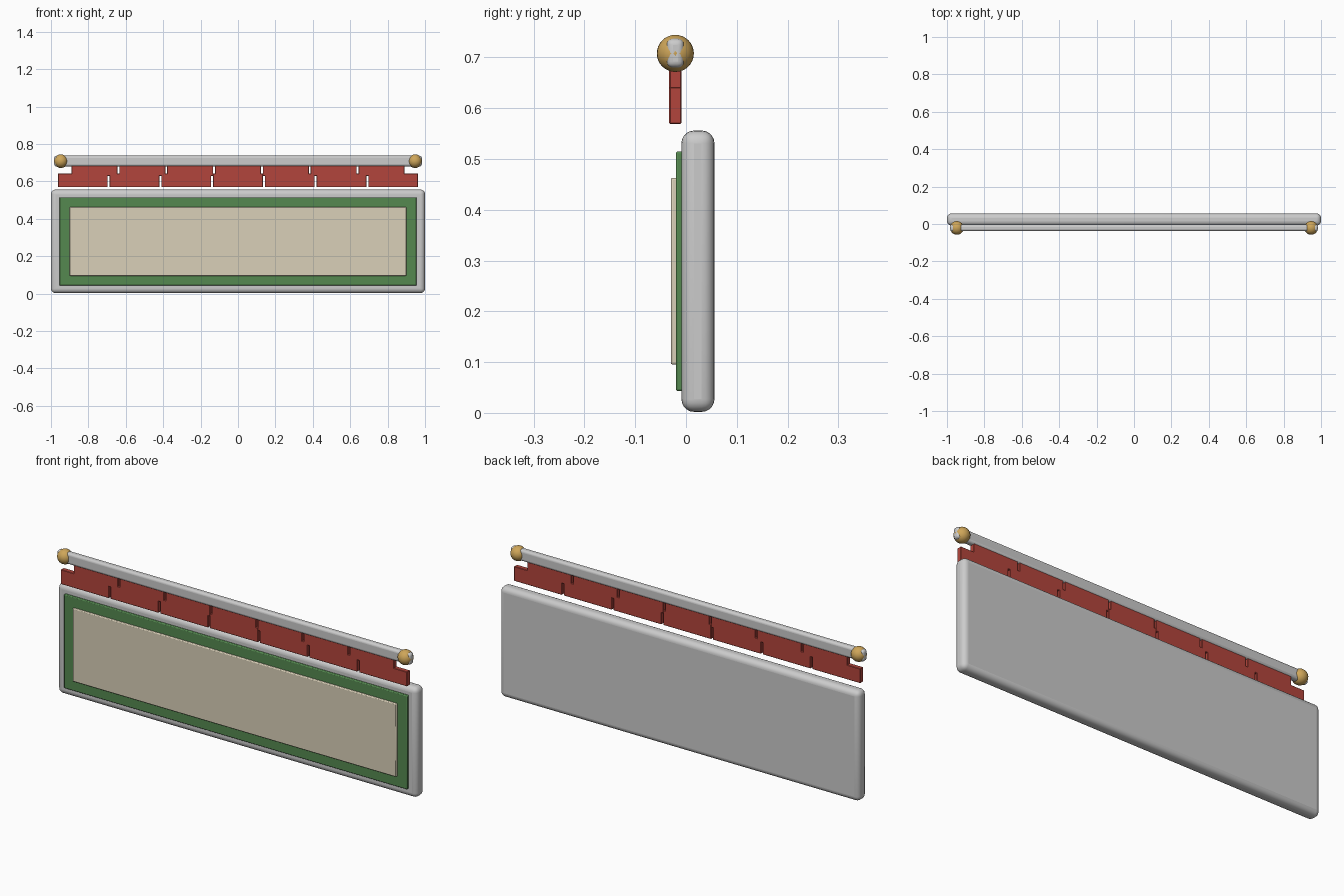
import bpy, math

if "Cube" in bpy.data.objects:
    bpy.data.objects.remove(bpy.data.objects["Cube"])


def material(name, color):
    m = bpy.data.materials.new(name)
    m.diffuse_color = (*color, 1)
    m.use_nodes = True
    m.node_tree.nodes["Principled BSDF"].inputs["Base Color"].default_value = m.diffuse_color
    return m


GREEN = material("green", (0.09, 0.25, 0.08))
CREAM = material("cream", (0.70, 0.63, 0.48))
RED = material("red", (0.45, 0.06, 0.045))
GOLD = material("gold", (0.62, 0.38, 0.10))


def box(name, x, y, z, bevel, segments, mat=None):
    """Bevelled box from (min, max) ranges."""
    r = (x, y, z)
    bpy.ops.mesh.primitive_cube_add(size=1, location=[(a + b) / 2 for a, b in r])
    o = bpy.context.object
    o.name = name
    o.scale = [b - a for a, b in r]
    bpy.ops.object.transform_apply(location=False, rotation=False, scale=True)
    mod = o.modifiers.new("bevel", 'BEVEL')
    mod.width = bevel
    mod.segments = segments
    if segments > 1:
        bpy.ops.object.shade_smooth_by_angle(angle=math.radians(35))
    if mat:
        o.data.materials.append(mat)
    return o


# Sign board with stacked coloured panels on the front
box("board", (-1, 1), (-0.009, 0.056), (0.002, 0.556), 0.025, 5)
box("border_panel", (-0.955, 0.955), (-0.02, 0.0), (0.043, 0.515), 0.004, 2, GREEN)
box("face_panel", (-0.9, 0.9), (-0.03, -0.01), (0.095, 0.463), 0.004, 2, CREAM)


# Two staggered rows of roof tiles
def tile_row(name, half, z, count=7, gap=0.01):
    pitch = (2 * half + gap) / count
    for i in range(count):
        x = -half + i * pitch
        box(f"{name}_{i + 1}", (x, x + pitch - gap), (-0.033, -0.009), z, 0.002, 1, RED)


tile_row("lower_tile", 0.963, (0.569, 0.642))
tile_row("upper_tile", 0.89, (0.628, 0.70))

# Ridge bar and end balls
box("ridge_bar", (-0.983, 0.983), (-0.038, -0.004), (0.68, 0.737), 0.012, 4)
for side, x in (("left", -0.947), ("right", 0.947)):
    bpy.ops.mesh.primitive_uv_sphere_add(segments=24, ring_count=16, radius=0.0365,
                                         location=(x, -0.021, 0.708))
    ball = bpy.context.object
    ball.name = f"end_ball_{side}"
    ball.data.materials.append(GOLD)
    bpy.ops.object.shade_smooth()
